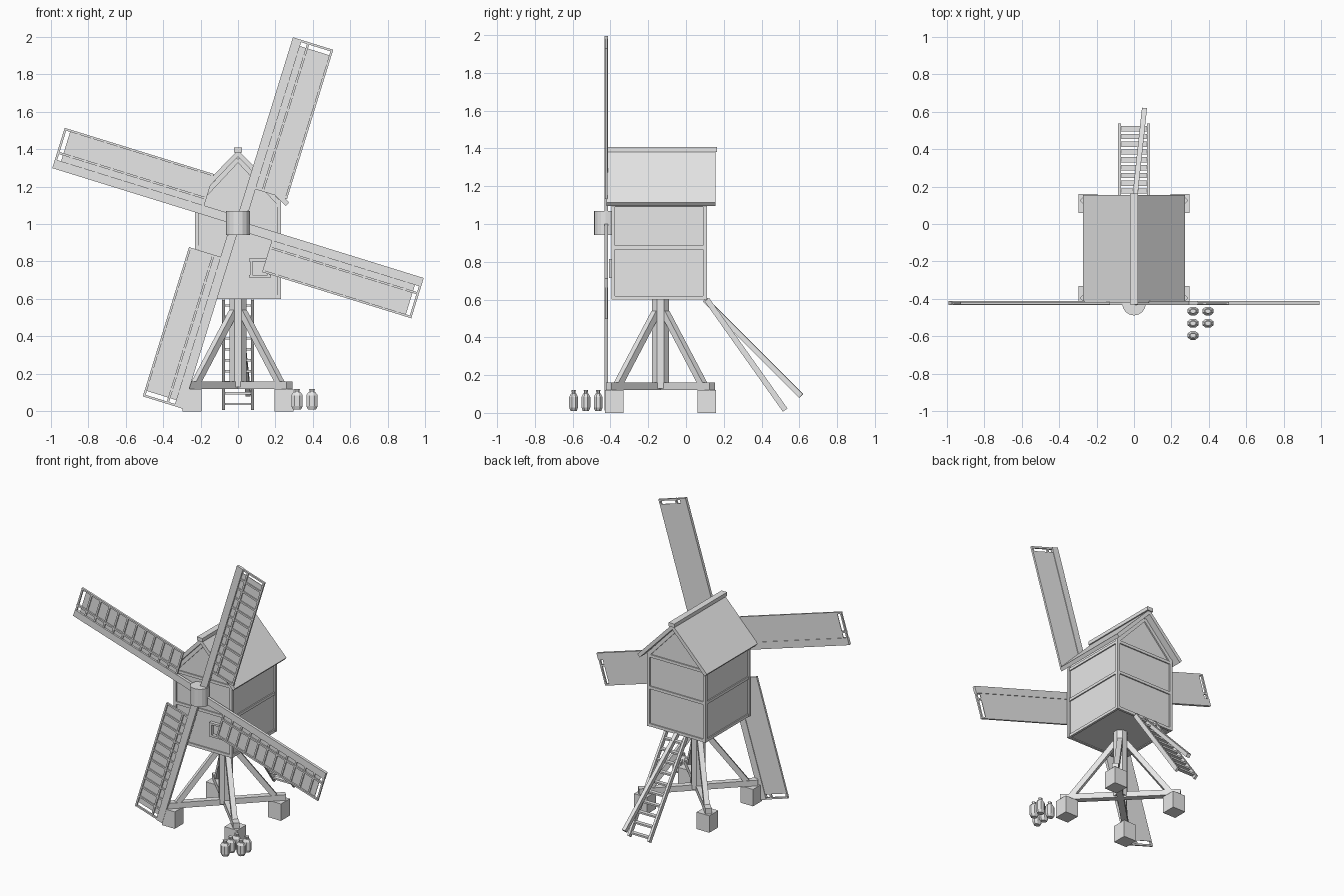
import bpy, bmesh, math
from mathutils import Matrix, Vector

cube = bpy.data.objects.get("Cube")
if cube:
    bpy.data.objects.remove(cube, do_unlink=True)

timber = bpy.data.materials.new("grey_timber")
timber.use_nodes = True
GREY = (0.8, 0.8, 0.8, 1)
timber.diffuse_color = GREY
timber.node_tree.nodes["Principled BSDF"].inputs["Base Color"].default_value = GREY


def finish(name, bm):
    bmesh.ops.recalc_face_normals(bm, faces=bm.faces)
    mesh = bpy.data.meshes.new(name)
    bm.to_mesh(mesh)
    bm.free()
    mesh.materials.append(timber)
    obj = bpy.data.objects.new(name, mesh)
    bpy.context.collection.objects.link(obj)
    return obj


def box(bm, x, y, z, turn=Matrix()):
    """Box from (low, high) ranges on each axis."""
    centre = Vector([sum(r) / 2 for r in (x, y, z)])
    size = [r[1] - r[0] for r in (x, y, z)]
    bmesh.ops.create_cube(bm, size=1, matrix=turn @ Matrix.Translation(centre) @ Matrix.Diagonal((*size, 1)))


def beam(bm, a, b, width, depth):
    """Square timber between two points; its width stays level."""
    a, b = Vector(a), Vector(b)
    d = (b - a).normalized()
    side = d.cross(Vector((0, 0, 1))).normalized()
    up = side.cross(d)
    turn = Matrix((side, d, up)).transposed().to_4x4()
    turn.translation = (a + b) / 2
    box(bm, (-width / 2, width / 2), (-(b - a).length / 2, (b - a).length / 2),
        (-depth / 2, depth / 2), turn)


def prism(bm, profile, y0, y1):
    """Extrude an xz profile along y."""
    face = bm.faces.new([bm.verts.new((x, y0, z)) for x, z in profile])
    out = bmesh.ops.extrude_face_region(bm, geom=[face])["geom"]
    bmesh.ops.translate(bm, vec=(0, y1 - y0, 0),
                        verts=[v for v in out if isinstance(v, bmesh.types.BMVert)])


MID = -0.135      # depth of the central post
W = 0.22          # half width of the cabin
FRONT, BACK = -0.385, 0.1
HUB_Z = 1.005

# Cabin with gable ends
bm = bmesh.new()
prism(bm, [(-W, 0.605), (W, 0.605), (W, 1.13), (0, 1.365), (-W, 1.13)], FRONT, BACK)
finish("cabin", bm)

# Corner posts, rails and gable trim
bm = bmesh.new()
for x in (-W, W):
    for y in (FRONT, BACK):
        box(bm, (x - 0.01, x + 0.01), (y - 0.01, y + 0.01), (0.6, 1.13))
for z in (0.61, 0.875, 1.1):
    for x in (-W, W):
        box(bm, (x - 0.008, x + 0.008), (FRONT, BACK), (z - 0.01, z + 0.01))
    for y in (FRONT, BACK):
        box(bm, (-W, W), (y - 0.008, y + 0.008), (z - 0.01, z + 0.01))
for y in (FRONT, BACK):
    for s in (-1, 1):
        beam(bm, (s * W, y, 1.11), (0, y, 1.345), 0.018, 0.025)
finish("cabin_frame", bm)

# Roof slabs and ridge cap
bm = bmesh.new()
for s in (-1, 1):
    prism(bm, [(0, 1.395), (s * 0.272, 1.115), (s * 0.255, 1.095), (0, 1.36)], -0.42, 0.155)
finish("roof", bm)
bm = bmesh.new()
box(bm, (-0.022, 0.022), (-0.43, 0.163), (1.382, 1.408))
finish("ridge_cap", bm)

# Small window frame on the front
bm = bmesh.new()
for x in (0.07, 0.165):
    box(bm, (x - 0.007, x + 0.007), (-0.408, FRONT), (0.715, 0.815))
for z in (0.722, 0.808):
    box(bm, (0.06, 0.175), (-0.408, FRONT), (z - 0.007, z + 0.007))
finish("window_frame", bm)

# Central post
bm = bmesh.new()
bmesh.ops.create_cone(bm, cap_ends=True, segments=8, radius1=0.048, radius2=0.048, depth=0.48,
                      matrix=Matrix.Translation((0, MID, 0.37)) @ Matrix.Rotation(math.pi / 8, 4, "Z"))
finish("central_post", bm)

# Footing blocks, cross beams and diagonal braces
feet, cross, braces = bmesh.new(), bmesh.new(), bmesh.new()
for sx in (-1, 1):
    for sy in (-1, 1):
        x, y = sx * 0.245, MID + sy * 0.245
        box(feet, (x - 0.05, x + 0.05), (y - 0.05, y + 0.05), (0.0, 0.12))
        beam(braces, (sx * 0.225, MID + sy * 0.225, 0.15), (sx * 0.025, MID + sy * 0.025, 0.53), 0.035, 0.035)
    beam(cross, (-0.275, MID - sx * 0.275, 0.14), (0.275, MID + sx * 0.275, 0.14), 0.042, 0.04)
finish("footing_blocks", feet)
finish("cross_beams", cross)
finish("braces", braces)

# Hub and the short shaft behind it
bm = bmesh.new()
bmesh.ops.create_cone(bm, cap_ends=True, segments=16, radius1=0.063, radius2=0.063, depth=0.127,
                      matrix=Matrix.Translation((0, -0.425, HUB_Z)))
box(bm, (-0.03, 0.03), (-0.42, FRONT), (HUB_Z - 0.03, HUB_Z + 0.03))
finish("hub", bm)

# Four sails: arm, lattice and cloth, each turned about the hub
arms, lattice, cloth = bmesh.new(), bmesh.new(), bmesh.new()
TIP, ROOT, EDGE = 1.034, 0.2, 0.212
for k in range(4):
    turn = Matrix.Translation((0, 0, HUB_Z)) @ Matrix.Rotation(math.radians(17.2 + 90 * k), 4, "Y")
    box(arms, (-0.013, 0.036), (-0.432, -0.412), (0, TIP), turn)
    box(cloth, (0.03, EDGE - 0.006), (-0.42, -0.416), (ROOT, 1.0), turn)
    for x in (0.075, EDGE - 0.006):
        box(lattice, (x - 0.006, x + 0.006), (-0.43, -0.416), (ROOT, TIP), turn)
    for i in range(12):
        z = ROOT + 0.006 + i * (TIP - ROOT - 0.012) / 11
        box(lattice, (0.02, EDGE), (-0.428, -0.416), (z - 0.006, z + 0.006), turn)
finish("sail_arms", arms)
finish("sail_lattice", lattice)
finish("sail_cloth", cloth)

# Rear ladder
bm = bmesh.new()
top, foot = Vector((0, 0.11, 0.6)), Vector((0, 0.525, 0.015))
for x in (-0.078, 0.078):
    off = Vector((x, 0, 0))
    beam(bm, top + off, foot + off, 0.016, 0.03)
for i in range(10):
    p = top.lerp(foot, 0.06 + i * 0.1)
    box(bm, (-0.078, 0.078), (p.y - 0.014, p.y + 0.014), (p.z - 0.006, p.z + 0.006))
finish("ladder", bm)

# Tail pole
bm = bmesh.new()
beam(bm, (0, 0.1, 0.6), (0.055, 0.61, 0.09), 0.027, 0.027)
finish("tail_pole", bm)

# Tied sacks beside the mill
bm = bmesh.new()
for x, y in ((0.315, -0.465), (0.395, -0.465), (0.315, -0.53), (0.395, -0.53), (0.315, -0.595)):
    for radius1, radius2, z0, z1 in ((0.7, 1, 0.01, 0.028), (1, 1, 0.028, 0.085), (1, 0.6, 0.085, 0.103),
                                     (0.4, 0.5, 0.103, 0.12)):
        bmesh.ops.create_cone(bm, cap_ends=True, segments=8, radius1=radius1, radius2=radius2, depth=z1 - z0,
                              matrix=Matrix.Translation((x, y, (z0 + z1) / 2)) @
                              Matrix.Diagonal((0.033, 0.025, 1, 1)) @ Matrix.Rotation(math.pi / 8, 4, "Z"))
finish("sacks", bm)
